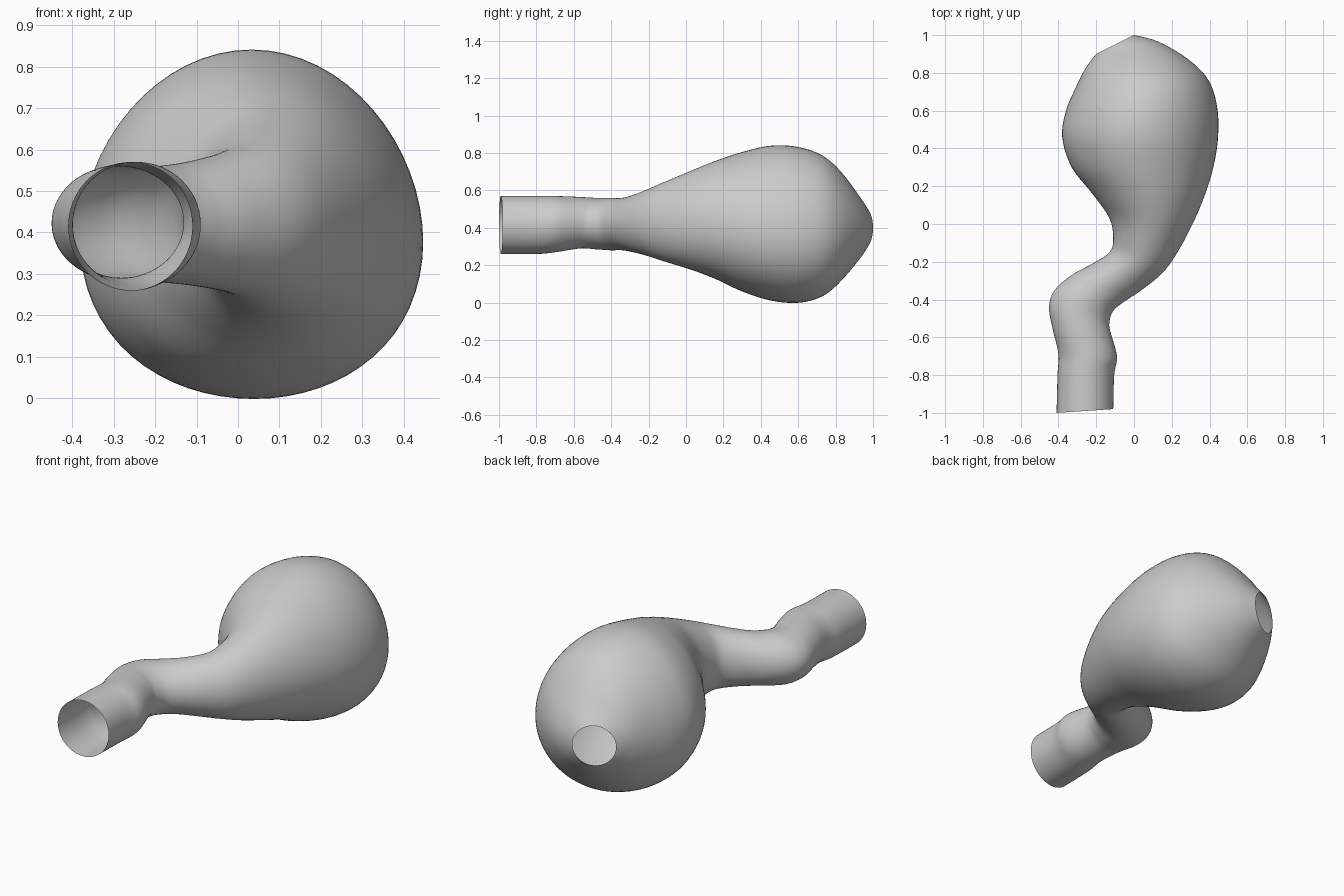
import bpy, bmesh
from math import cos, sin, tau
from mathutils import Vector

cube = bpy.data.objects.get("Cube")
if cube:
    bpy.data.objects.remove(cube, do_unlink=True)

SIDES, STEPS = 64, 5

# Cross-sections: left x, left y, right x, right y, bottom z, top z
sections = [
    (-.41, -1, -.11, -.98, .26, .57),
    (-.405, -.8, -.105, -.8, .26, .57),
    (-.4, -.69, -.09, -.7, .27, .57),
    (-.43, -.56, -.125, -.57, .29, .565),
    (-.45, -.44, -.13, -.52, .285, .56),
    (-.42, -.35, -.11, -.46, .28, .56),
    (-.33, -.27, -.05, -.41, .28, .56),
    (-.22, -.21, .04, -.35, .27, .575),
    (-.13, -.15, .15, -.26, .25, .605),
    (-.11, -.08, .23, -.15, .22, .645),
    (-.13, .03, .31, 0, .18, .7),
    (-.22, .16, .37, .14, .13, .755),
    (-.33, .3, .42, .3, .06, .805),
    (-.38, .46, .445, .46, .01, .84),
    (-.36, .6, .44, .62, 0, .83),
    (-.31, .72, .395, .76, .04, .78),
    (-.265, .81, .29, .87, .13, .685),
    (-.225, .87, .13, .965, .23, .57),
    (-.2, .9, 0, 1, .29, .51),
]


def smooth_between(a, b, c, d, t):
    """Catmull-Rom blend from b to c."""
    return [q + t / 2 * (r - p + t * (2*p - 5*q + 4*r - s + t * (3*(q - r) + s - p)))
            for p, q, r, s in zip(a, b, c, d)]


def add_ring(bm, section):
    lx, ly, rx, ry, low, high = section
    centre = Vector((lx + rx, ly + ry, low + high)) / 2
    across = Vector((rx - lx, ry - ly, 0)) / 2
    up = Vector((0, 0, (high - low) / 2))
    sag = Vector((0, 0, -max(0, high - low - .4) * .1))  # bulb is widest low down
    angles = [tau * i / SIDES for i in range(SIDES)]
    return [bm.verts.new(centre + across * cos(a) + up * sin(a) + sag * cos(a) ** 2)
            for a in angles]


# Loft one skin through the sections, open at both ends
bm = bmesh.new()
rings = []
last = len(sections) - 1
for i in range(last):
    near = [sections[min(max(i + k, 0), last)] for k in (-1, 0, 1, 2)]
    rings += [add_ring(bm, smooth_between(*near, s / STEPS)) for s in range(STEPS)]
rings.append(add_ring(bm, sections[-1]))
for a, b in zip(rings, rings[1:]):
    for j in range(SIDES):
        k = (j + 1) % SIDES
        bm.faces.new((a[j], b[j], b[k], a[k])).smooth = True
mesh = bpy.data.meshes.new("bulb_tube")
bm.to_mesh(mesh)
bm.free()

# Plain grey surface
grey = bpy.data.materials.new("plain_grey")
grey.use_nodes = True
grey.diffuse_color = (.6, .6, .6, 1)
grey.node_tree.nodes["Principled BSDF"].inputs["Base Color"].default_value = (.6, .6, .6, 1)
mesh.materials.append(grey)

tube = bpy.data.objects.new("bulb_tube", mesh)
bpy.context.collection.objects.link(tube)
